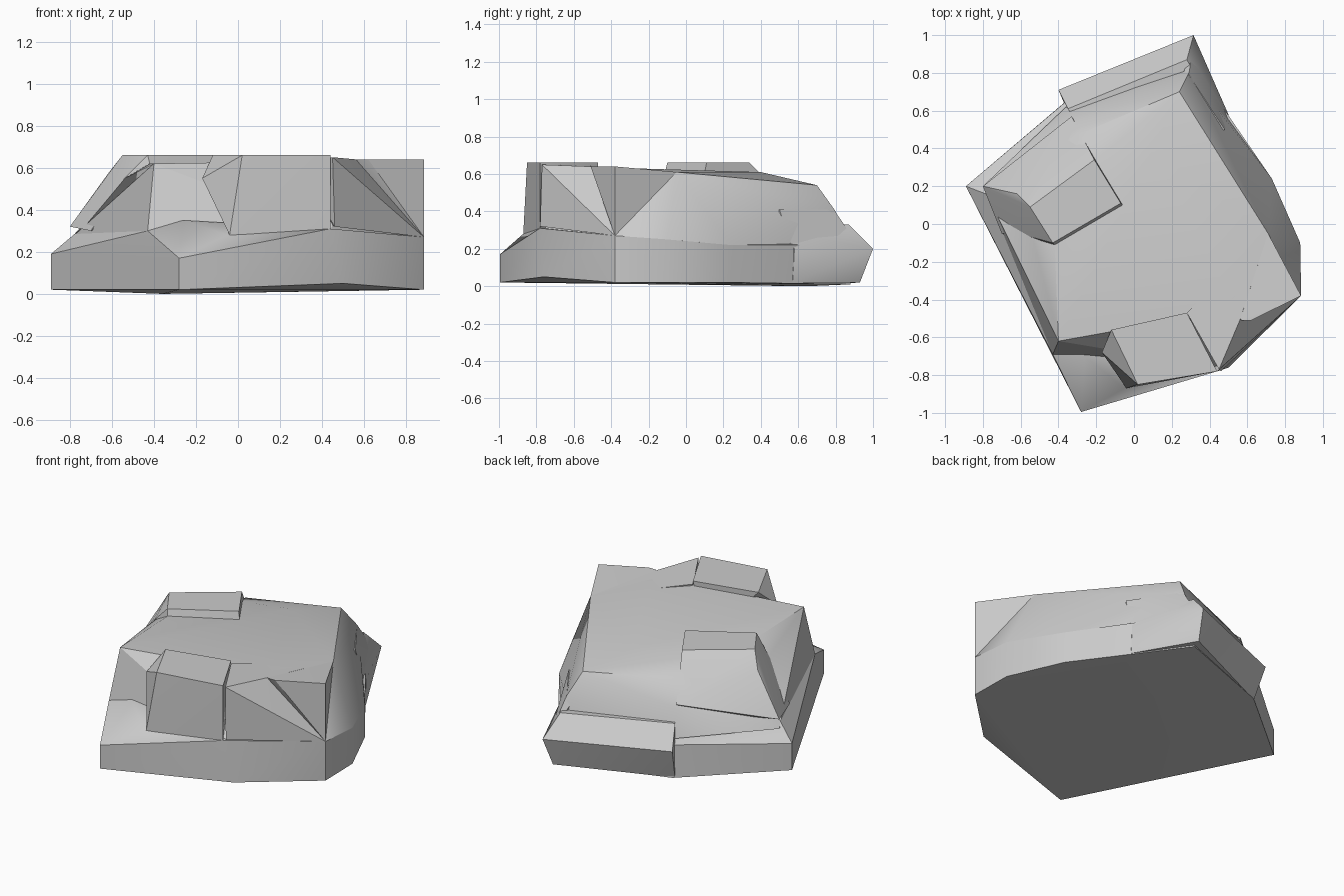
import bpy, bmesh
from mathutils import Vector


def chunk(name, rings):
    """Faceted stone: convex hull around a few outline rings."""
    bm = bmesh.new()
    for ring in rings:
        for p in ring:
            bm.verts.new(Vector(p))
    bmesh.ops.convex_hull(bm, input=bm.verts[:])
    loose = [v for v in bm.verts if not v.link_faces]
    bmesh.ops.delete(bm, geom=loose, context='VERTS')
    bmesh.ops.dissolve_limit(bm, angle_limit=0.03, verts=bm.verts[:], edges=bm.edges[:])
    bmesh.ops.recalc_face_normals(bm, faces=bm.faces[:])
    mesh = bpy.data.meshes.new(name)
    bm.to_mesh(mesh)
    bm.free()
    ob = bpy.data.objects.new(name, mesh)
    bpy.context.collection.objects.link(ob)
    bpy.ops.object.select_all(action='DESELECT')
    ob.select_set(True)
    bpy.context.view_layer.objects.active = ob
    bpy.ops.object.shade_smooth_by_angle(angle=0.5)
    return ob


# wide foot of the boulder: base outline up to the shoulder
chunk("rock_foot", [
    [(-.89, .20, .02), (-.36, .65, 0), (.28, .88, .01), (.49, .57, .02), (.73, .24, .02),
     (.88, -.10, .02), (.885, -.38, .02), (.50, -.76, .05), (-.28, -.995, .02)],
    [(-.89, .20, .19), (-.37, .64, .21), (.29, .88, .22), (.49, .55, .22), (.73, .24, .22),
     (.88, -.10, .25), (.885, -.38, .27), (.44, -.78, .31), (-.05, -.87, .28),
     (-.26, -.70, .35), (-.28, -.995, .17), (-.43, -.69, .30), (-.76, .15, .30)],
])

# upper boulder, set back from the front left ledge
chunk("rock_crown", [
    [(-.80, .20, .26), (-.36, .62, .24), (.29, .80, .40), (.29, .84, .22), (.49, .55, .22),
     (.73, .24, .22), (.88, -.10, .25), (.885, -.38, .27), (.44, -.76, .30), (-.43, -.69, .30)],
    [(-.33, .57, .41), (-.28, .48, .55), (.24, .70, .54), (.71, -.05, .61), (.55, -.45, .635),
     (.25, -.50, .63), (-.12, -.57, .62), (-.40, -.62, .62), (-.54, -.06, .55),
     (-.42, -.10, .62), (-.25, .30, .61), (.10, .40, .61)],
])

# stepped block along the back
chunk("back_ledge", [
    [(-.37, .64, 0), (.29, .93, .02), (.50, .57, .02), (.0, .50, .02)],
    [(-.40, .71, .20), (.315, 1.0, .20), (.50, .58, .20)],
    [(-.35, .61, .33), (.28, .87, .33), (.48, .50, .30), (-.31, .55, .33)],
])

# small slab on the back right side
chunk("back_right_slab", [
    [(.24, .75, .41), (.29, .79, .41), (.48, .50, .41), (.39, .48, .41)],
    [(.47, .46, .28), (.50, .57, .19), (.31, .92, .22), (.25, .60, .20)],
])

# sloping slab over the left side
chunk("left_slab", [
    [(-.43, -.10, .66), (-.07, .11, .66), (-.21, .34, .66), (-.55, .09, .66)],
    [(-.80, .20, .32), (-.33, .57, .43), (-.70, -.05, .30), (-.62, .16, .57),
     (-.54, -.07, .55), (-.42, -.11, .62), (-.06, .10, .61), (-.35, .45, .35)],
])

# raised slab at the front
chunk("front_slab", [
    [(.28, -.47, .66), (.44, -.78, .66), (.02, -.85, .66), (-.12, -.56, .66)],
    [(.44, -.78, .30), (-.04, -.87, .28), (-.17, -.68, .55), (.20, -.50, .30)],
])

# slanted front right face, and the spur hanging over its corner
chunk("corner_slab", [
    [(.28, -.47, .64), (.45, -.77, .65), (.56, -.51, .64), (.71, -.05, .61)],
    [(.46, -.78, .32), (.885, -.38, .27), (.40, -.40, .35)],
])
chunk("corner_spur", [
    [(.57, -.51, .64), (.62, -.51, .64), (.885, -.38, .64), (.71, -.05, .61), (.40, -.30, .62)],
    [(.885, -.38, .27), (.40, -.30, .35)],
])
